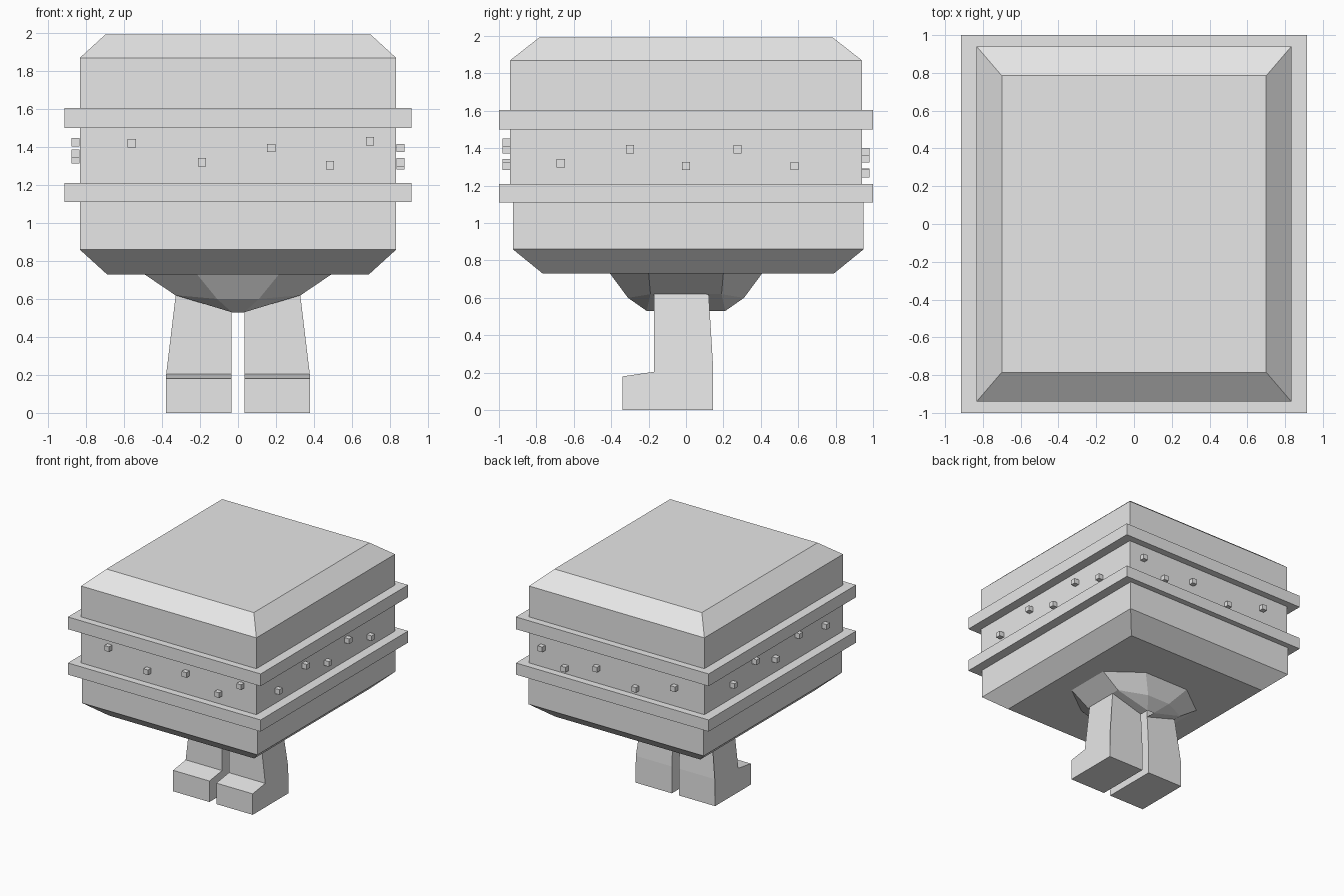
import bpy
import bmesh
from mathutils import Matrix, Vector

cube = bpy.data.objects.get("Cube")
if cube:
    bpy.data.objects.remove(cube, do_unlink=True)

# Single plain grey
GREY = (0.8, 0.8, 0.8, 1.0)
grey = bpy.data.materials.new("plain_grey")
grey.use_nodes = True
grey.diffuse_color = GREY
grey.node_tree.nodes["Principled BSDF"].inputs["Base Color"].default_value = GREY


def finish(name, bm):
    bmesh.ops.recalc_face_normals(bm, faces=bm.faces[:])
    mesh = bpy.data.meshes.new(name)
    bm.to_mesh(mesh)
    bm.free()
    mesh.materials.append(grey)
    obj = bpy.data.objects.new(name, mesh)
    bpy.context.collection.objects.link(obj)
    return obj


def stack(name, rings):
    """Closed solid through rectangular rings (half x, half y, centre y, z)."""
    bm = bmesh.new()
    corners = [(-1, -1), (1, -1), (1, 1), (-1, 1)]
    loops = [[bm.verts.new((sx * hx, cy + sy * hy, z)) for sx, sy in corners]
             for hx, hy, cy, z in rings]
    for a, b in zip(loops, loops[1:]):
        for i in range(4):
            j = (i + 1) % 4
            bm.faces.new((a[i], a[j], b[j], b[i]))
    bm.faces.new(loops[0])
    bm.faces.new(loops[-1])
    return finish(name, bm)


# Boxy body with bevelled crown and underside
stack("lower_body", [(0.69, 0.778, 0.012, 0.73), (0.833, 0.938, 0.012, 0.86),
                     (0.833, 0.938, 0.012, 1.15)])
stack("upper_body", [(0.833, 0.94, 0, 1.15), (0.833, 0.94, 0, 1.87),
                     (0.70, 0.785, 0, 1.992)])

# Two projecting bands
for name, low, high in (("lower_band", 1.11, 1.21), ("upper_band", 1.50, 1.605)):
    stack(name, [(0.915, 1.0, 0, low), (0.915, 1.0, 0, high)])

# Small studs between the bands: (position along the wall, height)
WALLS = {
    "front": [(-0.56, 1.42), (-0.19, 1.32), (0.175, 1.395), (0.485, 1.305), (0.695, 1.43)],
    "back": [(-0.56, 1.375), (-0.19, 1.27), (0.18, 1.345), (0.48, 1.265), (0.70, 1.38)],
    "left": [(-0.67, 1.32), (-0.30, 1.395), (0.0, 1.305), (0.275, 1.395), (0.58, 1.305)],
    "right": [(-0.675, 1.365), (-0.31, 1.425), (0.0, 1.335), (0.275, 1.425), (0.575, 1.335)],
}
OUT = {"front": Vector((0, -0.96, 0)), "back": Vector((0, 0.96, 0)),
       "left": Vector((0.856, 0, 0)), "right": Vector((-0.856, 0, 0))}
for wall, spots in WALLS.items():
    bm = bmesh.new()
    for along, z in spots:
        side = Vector((0, along, z)) if OUT[wall].x else Vector((along, 0, z))
        bmesh.ops.create_cube(bm, size=0.044, matrix=Matrix.Translation(OUT[wall] + side))
    finish(wall + "_studs", bm)

# Faceted pelvis: octagonal top, narrower middle ring, low crotch strip
bm = bmesh.new()


def octagon(fx, fy, fz, sx, sy, sz):
    pts = [(-fx, -fy, fz), (fx, -fy, fz), (sx, -sy, sz), (sx, sy, sz),
           (fx, fy, fz), (-fx, fy, fz), (-sx, sy, sz), (-sx, -sy, sz)]
    return [bm.verts.new(p) for p in pts]


top = octagon(0.22, 0.41, 0.735, 0.50, 0.20, 0.735)
mid = octagon(0.11, 0.31, 0.60, 0.33, 0.19, 0.62)
c = [bm.verts.new((x, y, 0.53)) for x, y in
     ((-0.033, -0.21), (0.033, -0.21), (0.033, 0.21), (-0.033, 0.21))]
bm.faces.new(top)
for i in range(8):
    j = (i + 1) % 8
    bm.faces.new((top[i], top[j], mid[j], mid[i]))
for i in range(4):
    bm.faces.new((mid[2 * i], mid[2 * i + 1], c[(i + 1) % 4], c[i]) if i % 2 == 0
                 else (mid[2 * i], mid[2 * i + 1], c[i + 1 if i < 3 else 0], c[i]))
    if i % 2 == 0:
        bm.faces.new((mid[2 * i + 1], mid[2 * i + 2], c[i + 1]))
    else:
        bm.faces.new((mid[2 * i + 1], mid[(2 * i + 2) % 8], c[(i + 1) % 4]))
finish("pelvis", bm)

# Legs with forward feet: side profile (y, z), outer face leaning inward with height
PROFILE = [(-0.34, 0), (0.145, 0), (0.145, 0.23), (0.12, 0.64),
           (-0.17, 0.64), (-0.17, 0.205), (-0.34, 0.18)]
for name, s in (("left_leg", 1), ("right_leg", -1)):
    bm = bmesh.new()
    inner, outer = [], []
    for y, z in PROFILE:
        lean = 0.378 - max(0, z - 0.205) * 0.12
        inner.append(bm.verts.new((s * 0.033, y, z)))
        outer.append(bm.verts.new((s * lean, y, z)))
    bm.faces.new(inner)
    bm.faces.new(outer)
    n = len(PROFILE)
    for i in range(n):
        j = (i + 1) % n
        bm.faces.new((inner[i], inner[j], outer[j], outer[i]))
    finish(name, bm)
